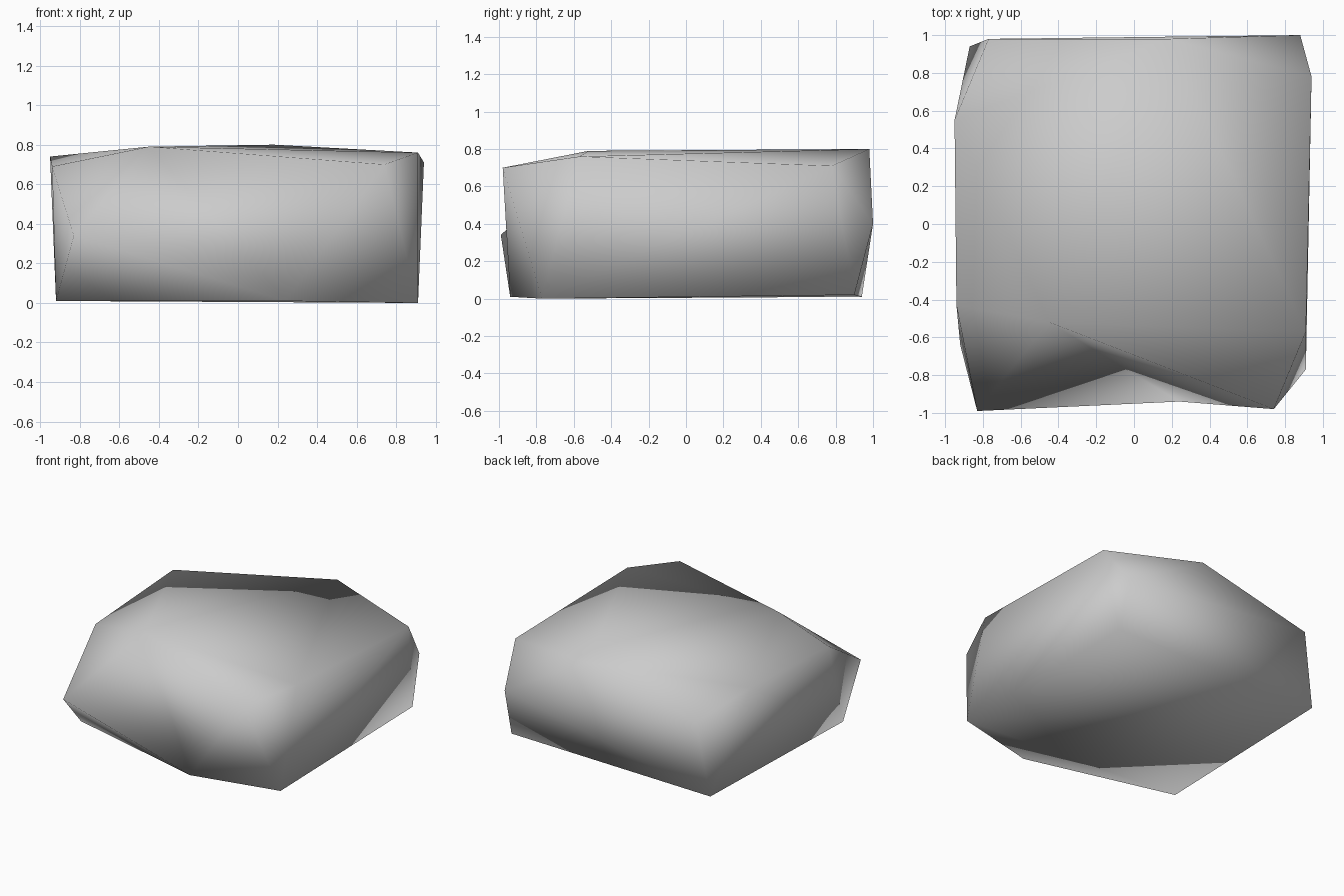
import bpy
import bmesh

default_cube = bpy.data.objects.get("Cube")
if default_cube:
    bpy.data.objects.remove(default_cube, do_unlink=True)


def make_material(name, colour):
    material = bpy.data.materials.new(name)
    material.use_nodes = True
    material.diffuse_color = colour
    material.node_tree.nodes["Principled BSDF"].inputs["Base Color"].default_value = colour
    return material


# Corners of the rough slab
corners = {
    # underside
    "base_front_right": (-.92, -.64, .01),
    "base_front": (.24, -.94, .01),
    "base_front_left": (.91, -.77, 0),
    "base_back_left": (.89, .90, .02),
    "base_back_right": (-.87, .94, .01),
    # bulging corners at mid height
    "mid_front_right": (-.83, -.99, .34),
    "mid_back_left": (.88, 1, .40),
    # upper rim
    "rim_right": (-.94, -.43, .69),
    "rim_front_right": (-.45, -.52, .79),
    "rim_front_left": (.74, -.98, .70),
    "rim_left": (.91, -.57, .76),
    "rim_back_left": (.94, .78, .71),
    "rim_back": (.18, .98, .80),
    "rim_back_right": (-.77, .98, .58),
    "rim_right_back": (-.95, .55, .74),
}

# Wrap the corners in a closed faceted skin
bm = bmesh.new()
verts = {name: bm.verts.new(point) for name, point in corners.items()}
bmesh.ops.convex_hull(bm, input=list(bm.verts))
bmesh.ops.triangulate(bm, faces=list(bm.faces))

# Turn the long front edge so the front face has a shallow hollow
front_edge = bm.edges.get((verts["mid_front_right"], verts["rim_front_left"]))
if front_edge:
    bmesh.ops.rotate_edges(bm, edges=[front_edge], use_ccw=False)
bmesh.ops.recalc_face_normals(bm, faces=list(bm.faces))

# Soft shading over the whole stone
for face in bm.faces:
    face.smooth = True

mesh = bpy.data.meshes.new("stone")
bm.to_mesh(mesh)
bm.free()
mesh.materials.append(make_material("stone grey", (.6, .6, .6, 1)))
stone = bpy.data.objects.new("stone", mesh)
bpy.context.collection.objects.link(stone)
